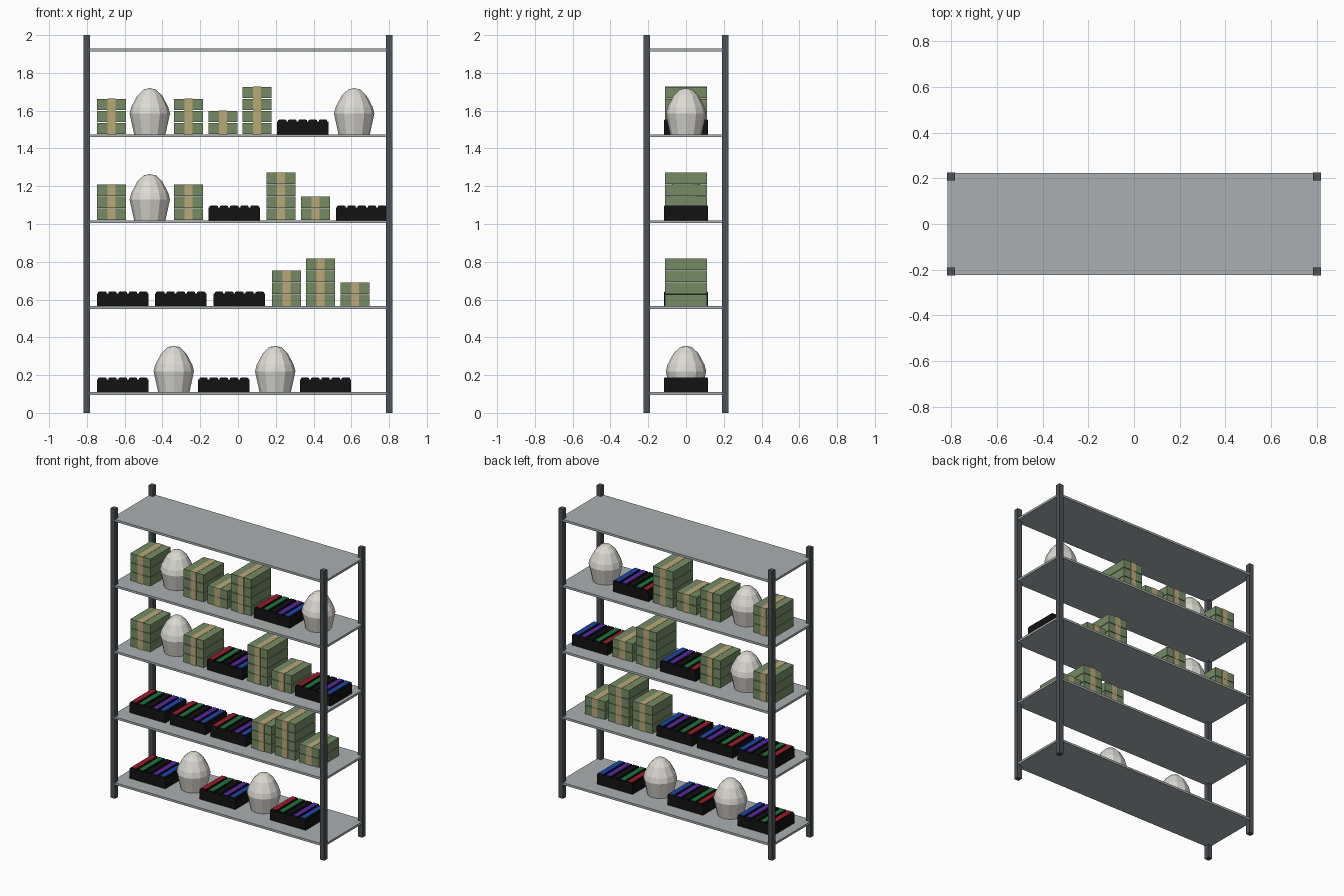
import bpy
import bmesh
import math

old = bpy.data.objects.get("Cube")
if old:
    bpy.data.objects.remove(old)


def material(name, *rgb):
    m = bpy.data.materials.new(name)
    m.use_nodes = True
    m.diffuse_color = (*rgb, 1)
    m.node_tree.nodes["Principled BSDF"].inputs["Base Color"].default_value = (*rgb, 1)
    return m


steel = material("dark steel", 0.075, 0.085, 0.095)
grey = material("shelf grey", 0.4, 0.43, 0.44)
paper = material("bundle green", 0.18, 0.26, 0.13)
tan = material("band tan", 0.5, 0.39, 0.19)
cloth = material("sack white", 0.72, 0.7, 0.65)
black = material("tray black", 0.006, 0.006, 0.007)
red = material("red", 0.35, 0.01, 0.025)
green = material("green", 0.01, 0.18, 0.04)
blue = material("blue", 0.01, 0.06, 0.4)
purple = material("purple", 0.1, 0.02, 0.35)


def add_box(bm, center, size, mat=0):
    verts = bmesh.ops.create_cube(bm, size=1)["verts"]
    for v in verts:
        v.co = [c + s * p for c, s, p in zip(center, size, v.co)]
    for f in {f for v in verts for f in v.link_faces}:
        f.material_index = mat


def finish(bm, name, mats, location=(0, 0, 0)):
    mesh = bpy.data.meshes.new(name)
    bm.to_mesh(mesh)
    bm.free()
    for m in mats:
        mesh.materials.append(m)
    obj = bpy.data.objects.new(name, mesh)
    obj.location = location
    bpy.context.collection.objects.link(obj)
    return obj


def box(name, center, size, mat):
    bm = bmesh.new()
    add_box(bm, (0, 0, 0), size)
    return finish(bm, name, [mat], center)


# Stack of banded paper bundles
def stack(x, z, layers):
    bm = bmesh.new()
    step = 0.0635
    for i in range(layers):
        mid = (i + 0.5) * step
        add_box(bm, (0, 0, mid), (0.154, 0.22, step - 0.004))
        add_box(bm, (0, 0, mid), (0.042, 0.224, step - 0.001), 1)
    finish(bm, "bundle_stack", [paper, tan], (x, 0, z))


# Faceted sack turned from a profile
def sack(x, z):
    profile = [(0.083, 0), (0.107, 0.11), (0.098, 0.145), (0.066, 0.205), (0.032, 0.238)]
    sides = 12
    bm = bmesh.new()
    rings = []
    for r, h in profile:
        angles = [math.tau * i / sides for i in range(sides)]
        rings.append([bm.verts.new((r * math.cos(a), r * math.sin(a), h)) for a in angles])
    for low, high in zip(rings, rings[1:]):
        for i in range(sides):
            j = (i + 1) % sides
            bm.faces.new((low[i], low[j], high[j], high[i]))
    bm.faces.new(rings[0][::-1])
    tip = bm.verts.new((0, 0, 0.245))
    for i in range(sides):
        bm.faces.new((rings[-1][i], rings[-1][(i + 1) % sides], tip))
    finish(bm, "sack", [cloth], (x, 0, z))


# Black tray with a row of blocks capped in colour
def tray(x, z):
    bm = bmesh.new()
    add_box(bm, (0, 0, 0.034), (0.272, 0.234, 0.068))
    for i in range(5):
        bx = (i - 2) * 0.054
        add_box(bm, (bx, 0, 0.071), (0.044, 0.234, 0.01))
        add_box(bm, (bx, 0, 0.077), (0.036, 0.225, 0.003), i + 1)
    finish(bm, "tray", [black, red, green, black, purple, blue], (x, 0, z))


# Corner posts
for sx in (-1, 1):
    for sy in (-1, 1):
        side = "left" if sx > 0 else "right"
        end = "back" if sy > 0 else "front"
        box(f"post_{end}_{side}", (sx * 0.8, sy * 0.208, 1), (0.034, 0.034, 2), steel)

# Shelves, bottom to top, each with its goods: (kind, centre x)
rows = [
    [("t", -0.61), ("s", -0.34), ("t", -0.075), ("s", 0.197), ("t", 0.463)],
    [("t", -0.61), ("t", -0.303), ("t", 0.007), (3, 0.257), (4, 0.437), (2, 0.619)],
    [(3, -0.67), ("s", -0.467), (3, -0.262), ("t", -0.02), (4, 0.227), (2, 0.41), ("t", 0.655)],
    [(3, -0.67), ("s", -0.467), (3, -0.262), (2, -0.08), (4, 0.1), ("t", 0.342), ("s", 0.615)],
    [],
]
for level, goods in enumerate(rows):
    top = 0.11 + 0.4548 * level
    box(f"shelf_{level + 1}", (0, 0, top - 0.0075), (1.63, 0.445, 0.015), grey)
    for kind, x in goods:
        if kind == "t":
            tray(x, top)
        elif kind == "s":
            sack(x, top)
        else:
            stack(x, top, kind)
